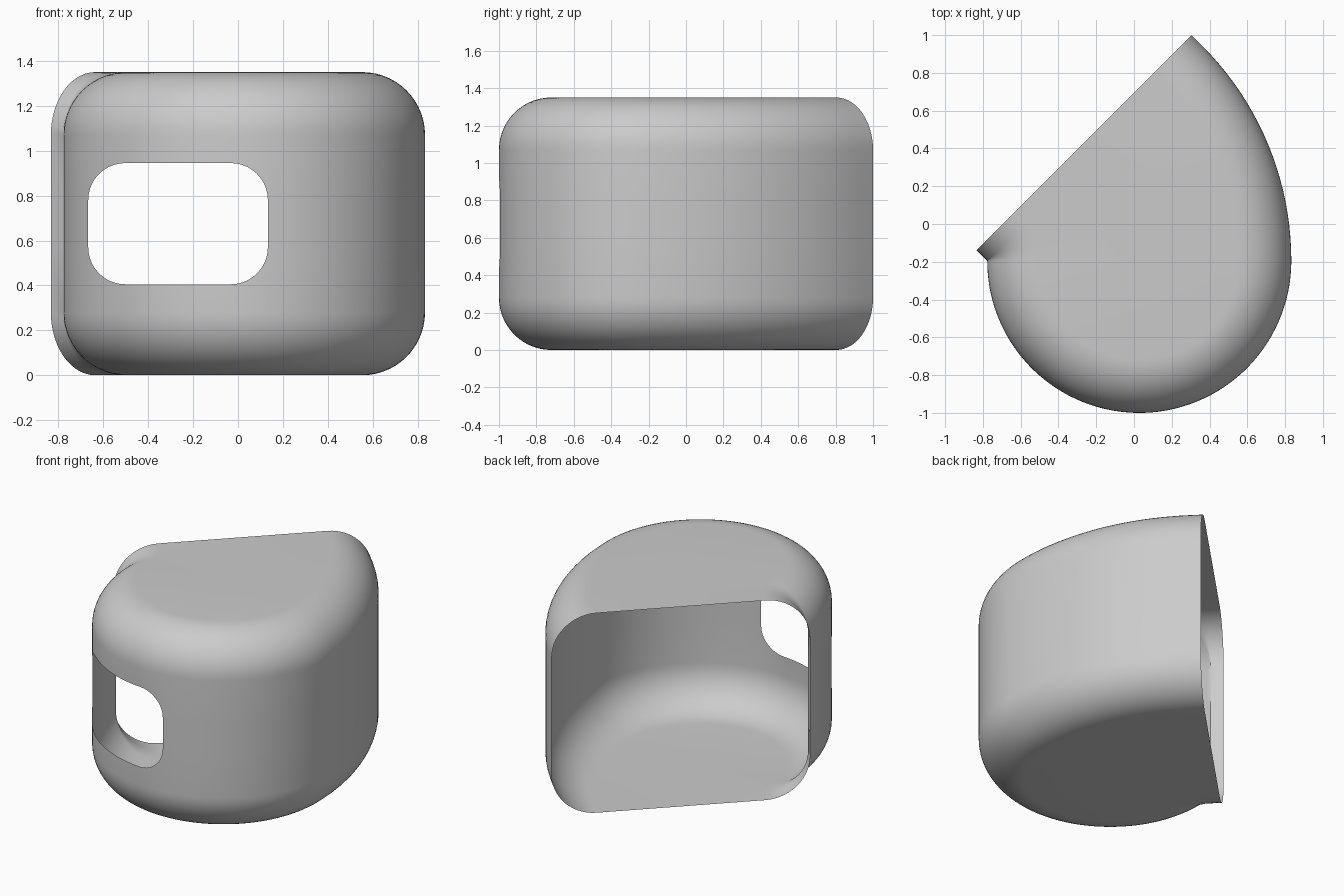
import bpy, bmesh
from math import sin, cos, pi, acos, radians

if "Cube" in bpy.data.objects:
    bpy.data.objects.remove(bpy.data.objects["Cube"])

H, R, FIL = 1.35, 0.805, 0.28          # height, half width, edge fillet
LIP = 0.08                             # short straight rim at the opening
PX, PY = 0.833 - 2 * R, R - 1          # vertical hinge line of the 45 degree bend
WX0, WX1, WH, WR = -0.667, 0.133, 0.27, 0.165   # window left, right, half height, corner
FSEG, BSEG = 14, 20


def half_profile(h):
    """Half section (u outwards, z) with two rows at the window edge height."""
    pts = [(0, 0)]
    pts += [(R - FIL + FIL * sin(a), FIL - FIL * cos(a))
            for a in (i * pi / 2 / FSEG for i in range(FSEG + 1))]
    pts.append((R, H / 2 - h))
    return pts + [(u, H - z) for u, z in reversed(pts)]


def lerp(a, b, n):
    return [a + (b - a) * i / n for i in range(n + 1)]


# Window outline as angles round the end, each with its half height
CX, H0 = PX + R, WH - WR
corner = [(i * pi / 2 / 10) for i in range(11)]
outline = [(WX1 - WR + WR * cos(a), H0 + WR * sin(a)) for a in corner]
outline += [(x, WH) for x in lerp(WX1 - WR, WX0 + WR, 12)[1:-1]]
outline += [(WX0 + WR - WR * cos(a), H0 + WR * sin(a)) for a in reversed(corner)]
window = [(-acos((x - CX) / R), h) for x, h in outline]

# Stations of the sweep: centre x, centre y, outward angle, window half height
stations = []


def bend(t, side, off=0.0):
    c, s = cos(t), sin(t)
    stations.append((PX + R * c - off * s, PY + R * s + off * c,
                     t + (pi if side < 0 else 0), H0))


q = radians(45)
bend(q, 1, LIP)
for t in lerp(q, 0, BSEG):
    bend(t, 1)
for a in lerp(0, window[0][0], 28)[1:-1]:
    stations.append((CX, PY, a, H0))
first = len(stations)
stations += [(CX, PY, a, h) for a, h in window]
last = len(stations) - 1
for a in lerp(window[-1][0], -pi, 12)[1:-1]:
    stations.append((CX, PY, a, H0))
for t in lerp(0, q, BSEG):
    bend(t, -1)
bend(q, -1, LIP)

# Sweep the half section round the shell, leaving the window open
bm = bmesh.new()
rows = []
for x, y, a, h in stations:
    rows.append([bm.verts.new((x + u * cos(a), y + u * sin(a), z))
                 for u, z in half_profile(h)])
mid = len(rows[0]) // 2 - 1
for i in range(len(rows) - 1):
    for j in range(len(rows[0]) - 1):
        if j == mid and first <= i < last:
            continue
        bm.faces.new((rows[i][j], rows[i][j + 1], rows[i + 1][j + 1], rows[i + 1][j]))
bmesh.ops.remove_doubles(bm, verts=bm.verts, dist=1e-5)
bmesh.ops.recalc_face_normals(bm, faces=bm.faces)
bm.normal_update()
top = max(bm.faces, key=lambda f: f.calc_center_median().z)
if top.normal.z < 0:
    bmesh.ops.reverse_faces(bm, faces=bm.faces)

mesh = bpy.data.meshes.new("hood_shell")
bm.to_mesh(mesh)
bm.free()
shell = bpy.data.objects.new("hood_shell", mesh)
bpy.context.collection.objects.link(shell)
bpy.context.view_layer.objects.active = shell
shell.select_set(True)
bpy.ops.object.shade_smooth_by_angle(angle=radians(30))
